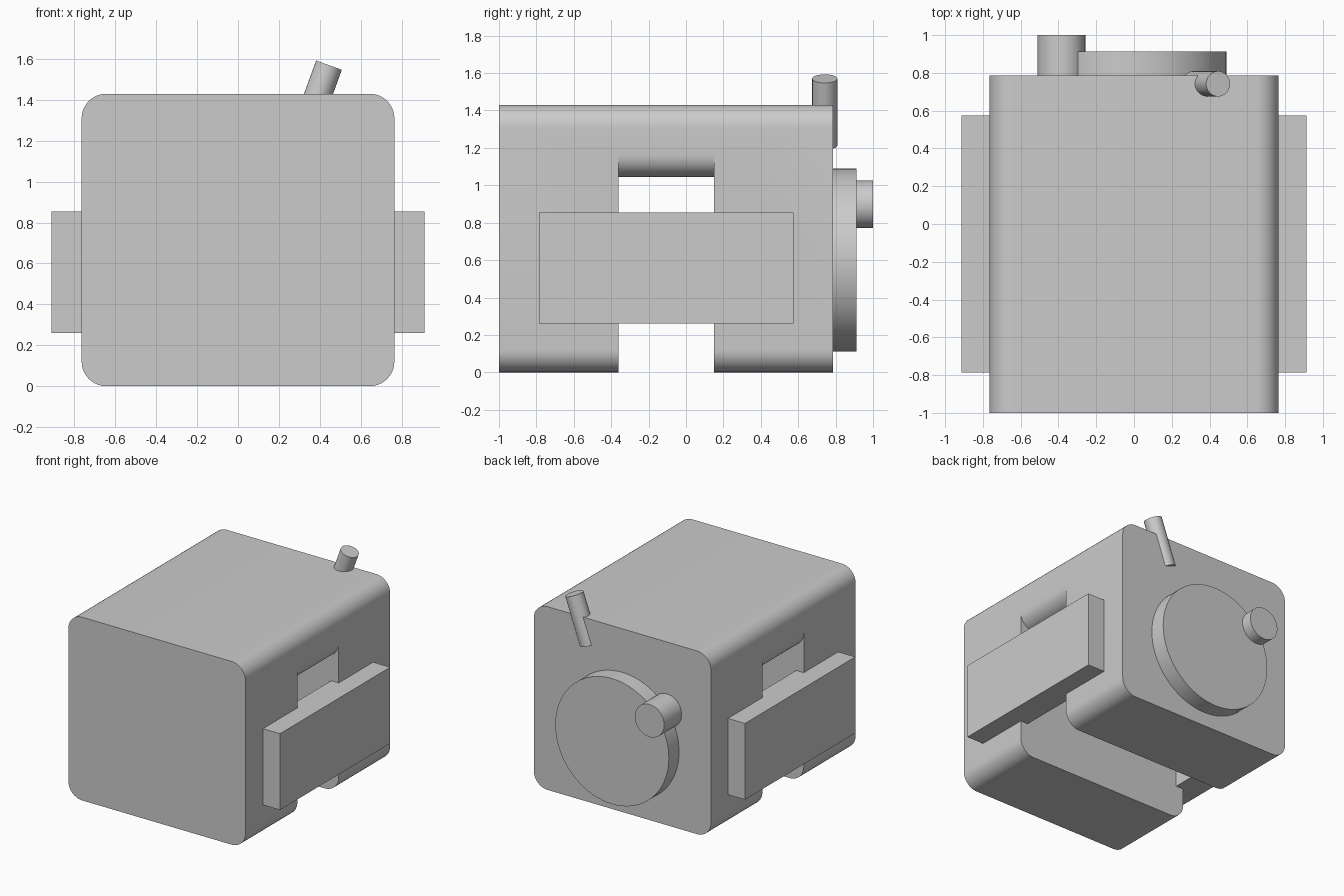
import bpy, bmesh, math
from mathutils import Vector

if "Cube" in bpy.data.objects:
    bpy.data.objects.remove(bpy.data.objects["Cube"])


def smooth(ob):
    bpy.ops.object.select_all(action='DESELECT')
    bpy.context.view_layer.objects.active = ob
    ob.select_set(True)
    bpy.ops.object.shade_smooth_by_angle(angle=math.radians(30))


def prism(name, profile, y0, y1):
    """Extrude an (x, z) outline along y."""
    bm = bmesh.new()
    face = bm.faces.new([bm.verts.new((x, y0, z)) for x, z in profile])
    ext = bmesh.ops.extrude_face_region(bm, geom=[face])
    moved = [g for g in ext['geom'] if isinstance(g, bmesh.types.BMVert)]
    bmesh.ops.translate(bm, verts=moved, vec=(0, y1 - y0, 0))
    bmesh.ops.recalc_face_normals(bm, faces=bm.faces)
    me = bpy.data.meshes.new(name)
    bm.to_mesh(me)
    bm.free()
    ob = bpy.data.objects.new(name, me)
    bpy.context.collection.objects.link(ob)
    return ob


def arc(cx, cz, r, a0, a1, n=10):
    angles = [math.radians(a0 + (a1 - a0) * i / n) for i in range(n + 1)]
    return [(cx + r * math.cos(a), cz + r * math.sin(a)) for a in angles]


def rod(name, start, end, r, sides=64):
    a, b = Vector(start), Vector(end)
    bpy.ops.mesh.primitive_cylinder_add(vertices=sides, radius=r, depth=(b - a).length,
                                        location=(a + b) / 2)
    ob = bpy.context.object
    ob.name = name
    ob.rotation_euler = (b - a).to_track_quat('Z', 'Y').to_euler()
    smooth(ob)
    return ob


# Main body: rounded block running front to back
W, H, R = 0.765, 1.43, 0.12
outline = (arc(W - R, R, R, -90, 0) + arc(W - R, H - R, R, 0, 90)
           + arc(R - W, H - R, R, 90, 180) + arc(R - W, R, R, 180, 270))
body = prism("body", outline, -1.0, 0.785)

# Cross slot from below; its ceiling curves up at both sides
Z = 1.045
half = [(0.9, -0.1), (0.9, Z + R)] + arc(W - R, Z + R, R, 0, -90)
cutter = prism("slot_cutter", half + [(-x, z) for x, z in reversed(half)], -0.36, 0.15)
cutter.hide_render = True
cut = body.modifiers.new("slot", 'BOOLEAN')
cut.object, cut.operation, cut.solver = cutter, 'DIFFERENCE', 'EXACT'
bpy.context.view_layer.objects.active = body
bpy.ops.object.modifier_apply(modifier="slot")
bpy.data.objects.remove(cutter)
smooth(body)

# Side panels
for side, label in ((1, "right"), (-1, "left")):
    a, b = side * 0.70, side * 0.912
    prism(label + "_side_panel", [(a, 0.26), (b, 0.26), (b, 0.855), (a, 0.855)], -0.785, 0.575)

# Wheel on the back with its crank knob
rod("back_wheel", (0, 0.76, 0.6), (0, 0.912, 0.6), 0.49, 96)
rod("crank_knob", (-0.385, 0.76, 0.898), (-0.385, 1.0, 0.898), 0.127)

# Tilted lever at the back top edge
rod("lever", (0.315, 0.742, 1.213), (0.445, 0.742, 1.57), 0.067, 48)
